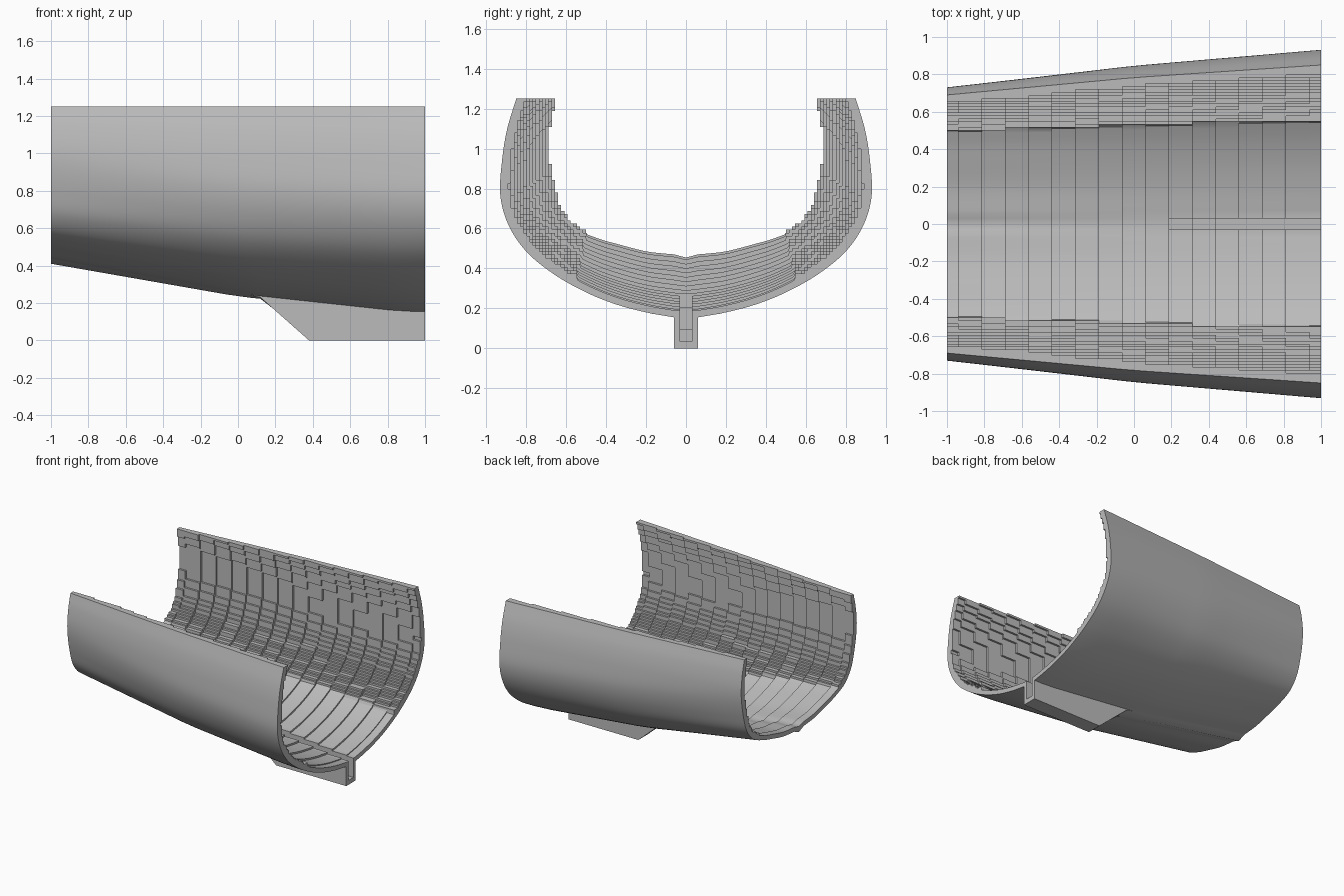
import bpy, bmesh, math
from mathutils import Vector

cube = bpy.data.objects.get("Cube")
if cube:
    bpy.data.objects.remove(cube, do_unlink=True)

# Half cross-sections (y, z) at the narrow end and at the wide end
NARROW = [(0, .41), (.06, .435), (.2, .45), (.34, .485), (.46, .52), (.58, .575),
          (.66, .67), (.70, .79), (.725, .92), (.73, 1.03), (.715, 1.15), (.69, 1.25)]
WIDE = [(0, .145), (.06, .155), (.2, .18), (.35, .22), (.5, .28), (.66, .37),
        (.8, .485), (.89, .62), (.93, .77), (.92, .95), (.895, 1.1), (.85, 1.25)]
TOP = 1.25
WALL = .035
CELL = 1 / 64          # size of the inner steps
SUB = 8                # samples per profile segment
STEP_START = 28        # sample where the inner wall becomes stepped
SKEG_HALF, SLOT_HALF = .06, .03


def ramp(x, table):
    for (x0, a), (x1, b) in zip(table, table[1:]):
        if x <= x1:
            return a + (b - a) * (x - x0) / (x1 - x0)
    return table[-1][1]


def section(x):
    ty = ramp(x, [(-1, 0), (0, .58), (1, 1)])
    tz = ramp(x, [(-1, 0), (0, .66), (.88, 1), (1, 1)])
    return [Vector((a[0] + (b[0] - a[0]) * ty, a[1] + (b[1] - a[1]) * tz))
            for a, b in zip(NARROW, WIDE)]


def smooth_curve(pts):
    ext = [2 * pts[0] - pts[1]] + pts + [2 * pts[-1] - pts[-2]]
    out = []
    for p, q, r, s in zip(ext, ext[1:], ext[2:], ext[3:]):
        for k in range(SUB):
            t = k / SUB
            out.append(.5 * (2 * q + (r - p) * t + (2 * p - 5 * q + 4 * r - s) * t * t
                             + (3 * q - p - 3 * r + s) * t ** 3))
    return out + [pts[-1].copy()]


def skeg_bottom(x):
    return 9 if x < .12 else max(0, .23 * (1 - (x - .12) / .26))


def outer_profile(x):
    pts = section(x)
    low = skeg_bottom(x)
    return [Vector((0, min(pts[0].y, low))),
            Vector((SKEG_HALF, min(pts[1].y, low)))] + smooth_curve(pts[1:])


def inner_profile(x):
    pts = section(x)
    curve = smooth_curve(pts[1:])
    last = len(curve) - 1
    inset = []
    for i, p in enumerate(curve):
        d = (curve[min(i + 1, last)] - curve[max(i - 1, 0)]).normalized()
        q = p + Vector((-d.y, d.x)) * WALL
        if i >= STEP_START:    # snap the flank to the step grid
            q = Vector((math.floor(q.x / CELL + .01) * CELL,
                        math.ceil(q.y / CELL - .01) * CELL))
        q.y = min(q.y, TOP)
        inset.append(q)
    inset[-1].y = TOP
    # slot down into the skeg
    centre = pts[0].y + .045
    shoulder = (centre + inset[0].y) / 2
    floor = max(.02, skeg_bottom(x) + WALL) if x > .18 else 9
    out = [Vector((0, min(centre, floor))), Vector((SLOT_HALF, min(shoulder, floor))),
           Vector((SLOT_HALF, shoulder))]
    for i, (a, b) in enumerate(zip(inset, inset[1:])):
        if i < STEP_START:
            out += [a, b]
        else:
            y = min(a.x, b.x)
            out += [Vector((y, a.y)), Vector((y, b.y))]
    return out


bm = bmesh.new()


def row(x, profile):
    return [bm.verts.new((x, p.x, p.y)) for p in profile]


def face(*verts):
    bm.faces.new(verts)


def strip(a, b):
    for i in range(len(a) - 1):
        face(a[i], a[i + 1], b[i + 1], b[i])


def end_cap(outer, inner, flip):
    # skeg and slot corners first, then the wall matched by sample
    polys = [[outer[0], outer[1], inner[1], inner[0]],
             [outer[1], outer[2], inner[2], inner[1]],
             [outer[2], inner[3], inner[2]]]
    n = len(outer) - 3
    for i in range(n):
        o, p, k = outer[i + 2], outer[i + 3], 3 + 2 * i
        polys.append([o, p, inner[k + 1], inner[k]])
        if i < n - 1:
            polys.append([p, inner[k + 2], inner[k + 1]])
    for poly in polys:
        face(*(reversed(poly) if flip else poly))


# Frames every eighth of a unit, plus the two skeg corners
frames = [-1] + [-.9375 + .125 * i for i in range(16)] + [1]
stations = sorted(frames + [.12, .38])
outer_rows = [row(x, outer_profile(x)) for x in stations]
previous = None
for k in range(len(stations) - 1):
    x0, x1 = stations[k], stations[k + 1]
    profile = inner_profile(max(f for f in frames if f <= x0))
    start, end = row(x0, profile), row(x1, profile)
    strip(end, start)
    strip(outer_rows[k], outer_rows[k + 1])
    face(outer_rows[k][-1], start[-1], end[-1], outer_rows[k + 1][-1])
    if previous:
        strip(start, previous)
    else:
        end_cap(outer_rows[0], start, True)
    previous = end
end_cap(outer_rows[-1], previous, False)

bmesh.ops.remove_doubles(bm, verts=bm.verts, dist=.0002)
bmesh.ops.dissolve_degenerate(bm, edges=bm.edges, dist=.0002)
bmesh.ops.recalc_face_normals(bm, faces=bm.faces)
mesh = bpy.data.meshes.new("hull_section")
bm.to_mesh(mesh)
bm.free()

hull = bpy.data.objects.new("hull_section", mesh)
bpy.context.collection.objects.link(hull)

# Plain grey
grey = bpy.data.materials.new("light_grey")
grey.use_nodes = True
colour = (.5, .5, .5, 1)
grey.diffuse_color = colour
grey.node_tree.nodes["Principled BSDF"].inputs["Base Color"].default_value = colour
mesh.materials.append(grey)

# Smooth outside, crisp steps inside
bpy.ops.object.select_all(action='DESELECT')
hull.select_set(True)
bpy.context.view_layer.objects.active = hull
bpy.ops.object.shade_smooth_by_angle(angle=math.radians(30))

# Other half
mirror = hull.modifiers.new("other_half", 'MIRROR')
mirror.use_axis = (False, True, False)
mirror.use_clip = True
mirror.merge_threshold = .0005
